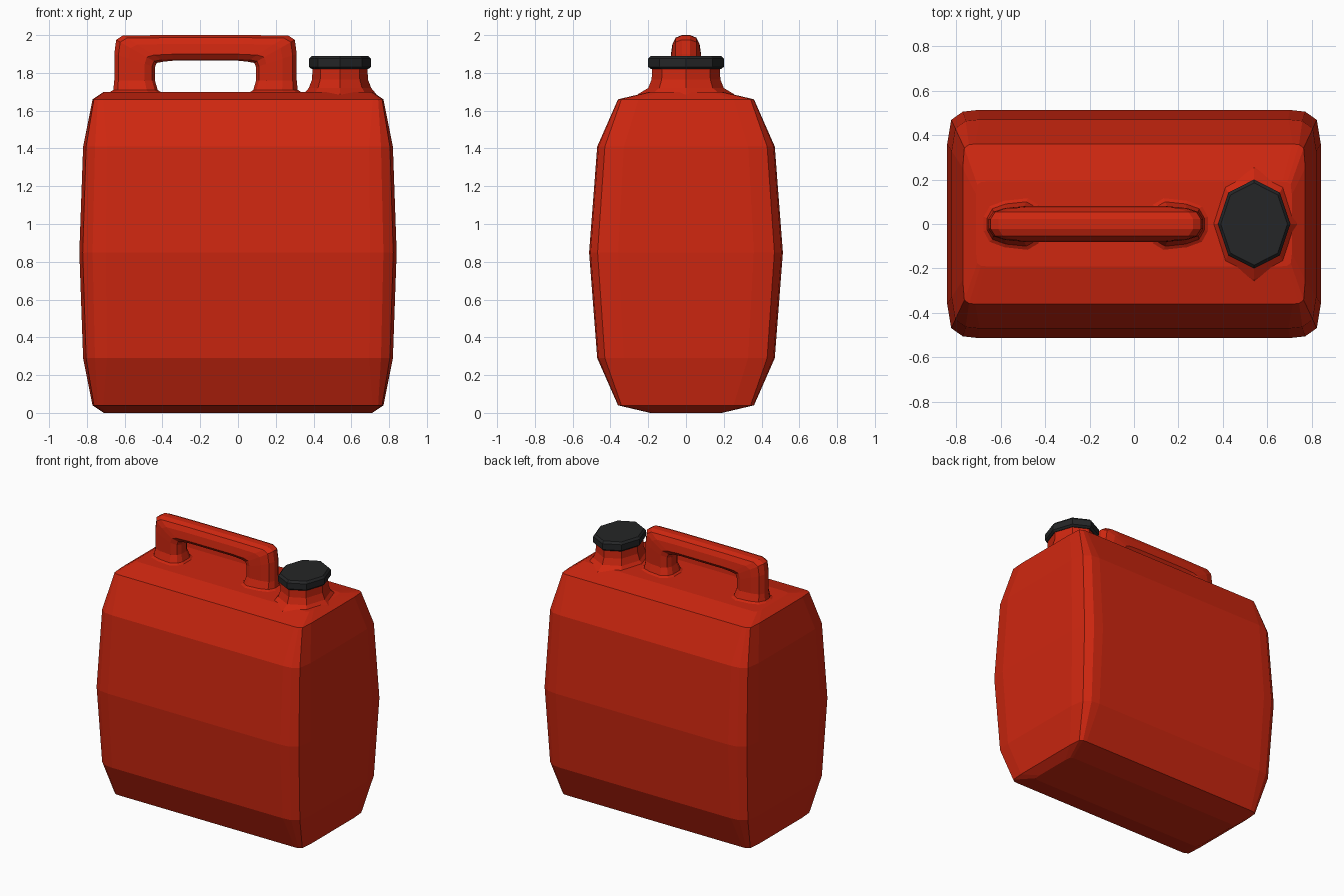
import bpy, math

if "Cube" in bpy.data.objects:
    bpy.data.objects.remove(bpy.data.objects["Cube"])


def material(name, color):
    m = bpy.data.materials.new(name)
    m.diffuse_color = color
    m.use_nodes = True
    m.node_tree.nodes["Principled BSDF"].inputs["Base Color"].default_value = m.diffuse_color
    return m


red = material("red_plastic", (0.62, 0.02, 0.005, 1))
black = material("black_plastic", (0.018, 0.019, 0.02, 1))


def loft(name, rings, mat):
    """Skin a list of equal-length point rings and close both ends."""
    n = len(rings[0])
    verts = [p for r in rings for p in r]
    faces = [(k * n + i, k * n + (i + 1) % n, (k + 1) * n + (i + 1) % n, (k + 1) * n + i)
             for k in range(len(rings) - 1) for i in range(n)]
    faces += [tuple(reversed(range(n))), tuple(range(len(verts) - n, len(verts)))]
    mesh = bpy.data.meshes.new(name)
    mesh.from_pydata(verts, [], faces)
    mesh.materials.append(mat)
    obj = bpy.data.objects.new(name, mesh)
    bpy.context.collection.objects.link(obj)
    bpy.context.view_layer.objects.active = obj
    obj.select_set(True)
    bpy.ops.object.mode_set(mode='EDIT')
    bpy.ops.mesh.select_all(action='SELECT')
    bpy.ops.mesh.normals_make_consistent(inside=False)
    bpy.ops.object.mode_set(mode='OBJECT')
    obj.select_set(False)
    return obj


def body_ring(z, x, y, c):
    """Rectangle with softened corners; c scales the corner size."""
    q = [(x, y * 0.7), (x - 0.018 * c, y - 0.045 * c),
         (x - 0.07 * c, y - 0.008 * c), (x - 0.14 * c, y)]
    q += [(-a, b) for a, b in reversed(q)]
    q += [(a, -b) for a, b in reversed(q)]
    return [(a, b, z) for a, b in q]


def oval_ring(z, rx, ry, cx=0.54, n=8):
    return [(cx + rx * math.cos(i * math.tau / n), ry * math.sin(i * math.tau / n), z)
            for i in range(n)]


# Bulging tank body
loft("tank_body", [body_ring(*r) for r in [
    (0.0, 0.71, 0.19, 0.3), (0.04, 0.77, 0.36, 0.4), (0.29, 0.82, 0.47, 0.9),
    (0.85, 0.84, 0.513, 1.0),
    (1.41, 0.82, 0.47, 0.9), (1.66, 0.77, 0.36, 0.4), (1.70, 0.71, 0.19, 0.3)]], red)

# Flared filler neck
loft("filler_neck", [oval_ring(*r) for r in [
    (1.66, 0.21, 0.29), (1.69, 0.19, 0.25), (1.72, 0.165, 0.20),
    (1.765, 0.148, 0.182), (1.84, 0.145, 0.178)]], red)

# Screw cap
loft("cap", [oval_ring(*r) for r in [
    (1.82, 0.15, 0.185), (1.832, 0.163, 0.20),
    (1.875, 0.163, 0.20), (1.89, 0.15, 0.185)]], black)

# Carry handle: cross-sections run from outer edge to inner edge
SECTION = [(0.0, 0.022), (0.10, 0.055), (0.35, 0.072), (0.75, 0.08), (0.93, 0.06), (1.0, 0.03)]
MID = -0.172


def handle_ring(outer, inner, wide):
    side = [(outer[0] + (inner[0] - outer[0]) * t, w * wide,
             outer[1] + (inner[1] - outer[1]) * t) for t, w in SECTION]
    return side + [(x, -y, z) for x, y, z in reversed(side)]


half = [handle_ring(*r) for r in [
    ((-0.70, 1.685), (-0.39, 1.685), 1.75),
    ((-0.66, 1.71), (-0.425, 1.71), 1.25),
    ((-0.655, 1.76), (-0.44, 1.76), 1.0),
    ((-0.655, 1.90), (-0.44, 1.83), 1.0),
    ((-0.645, 1.975), (-0.43, 1.853), 1.0),
    ((-0.61, 1.998), (-0.39, 1.86), 1.0),
    ((-0.38, 2.0), (-0.34, 1.865), 1.0)]]
other = [[(2 * MID - x, y, z) for x, y, z in r] for r in reversed(half)]
loft("handle", half + other, red)
